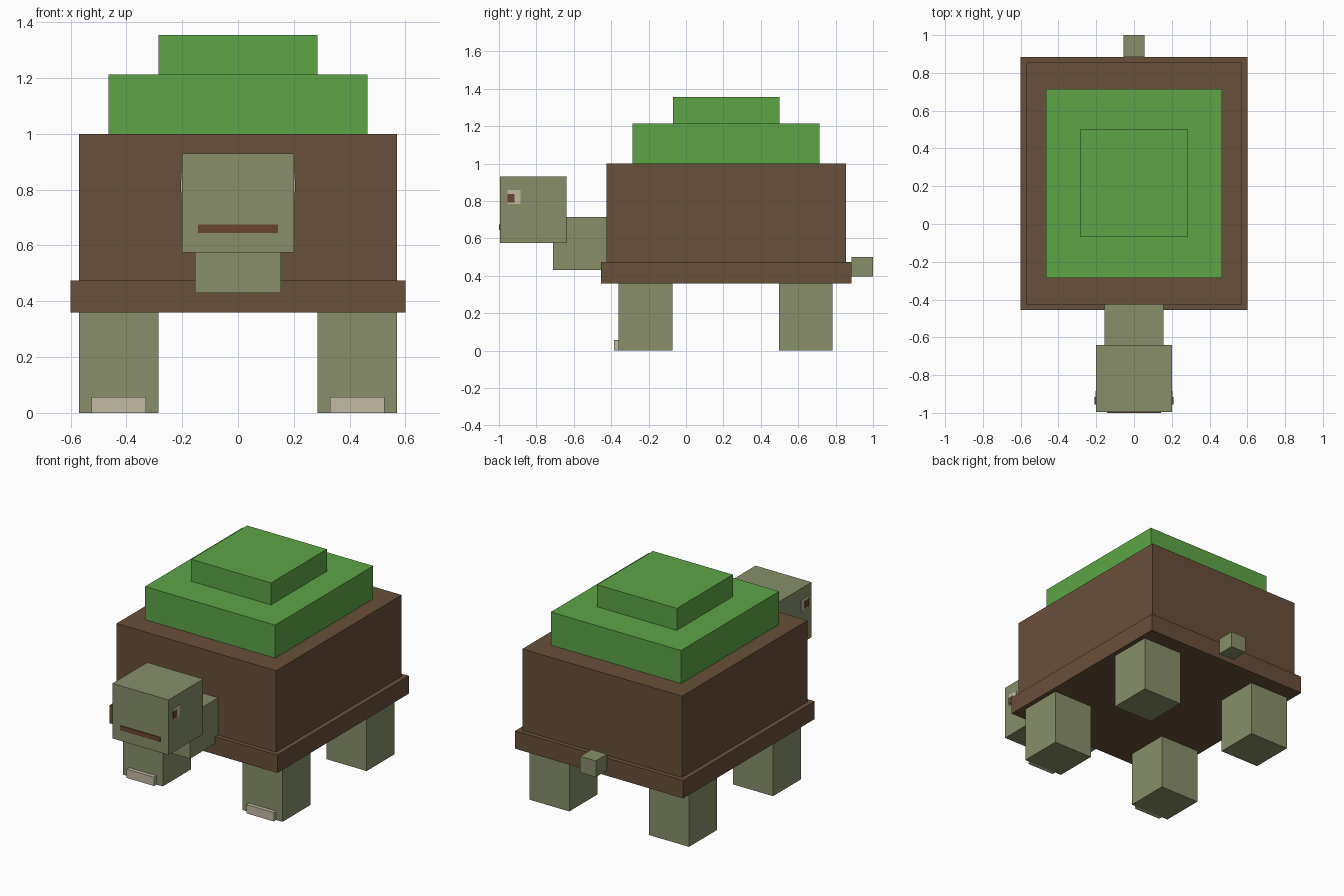
import bpy
import bmesh
from mathutils import Vector

cube = bpy.data.objects.get("Cube")
if cube:
    bpy.data.objects.remove(cube, do_unlink=True)


def material(name, rgb):
    mat = bpy.data.materials.new(name)
    mat.use_nodes = True
    mat.diffuse_color = (*rgb, 1)
    mat.node_tree.nodes["Principled BSDF"].inputs["Base Color"].default_value = (*rgb, 1)
    return mat


green = material("leaf green", (0.109, 0.376, 0.061))
brown = material("shell brown", (0.141, 0.080, 0.042))
olive = material("olive skin", (0.242, 0.275, 0.141))
cream = material("cream", (0.552, 0.491, 0.376))
dark = material("reddish brown", (0.147, 0.060, 0.030))


def box(name, x, y, z, mat):
    """Box from (min, max) ranges on each axis."""
    bm = bmesh.new()
    bmesh.ops.create_cube(bm, size=1)
    for v in bm.verts:
        v.co = Vector([(r[0] + r[1]) / 2 + c * (r[1] - r[0])
                       for r, c in zip((x, y, z), v.co)])
    mesh = bpy.data.meshes.new(name)
    bm.to_mesh(mesh)
    bm.free()
    mesh.materials.append(mat)
    obj = bpy.data.objects.new(name, mesh)
    bpy.context.collection.objects.link(obj)
    return obj


def centred(name, half, y, z, mat):
    return box(name, (-half, half), y, z, mat)


def pair(name, x, y, z, mat):
    """One box on each side of the body."""
    box("left_" + name, x, y, z, mat)
    box("right_" + name, (-x[1], -x[0]), y, z, mat)


# Shell and its stepped top
centred("shell_rim", 0.60, (-0.455, 0.885), (0.36, 0.475), brown)
centred("shell", 0.57, (-0.425, 0.855), (0.475, 1.0), brown)
centred("lower_shell_top", 0.465, (-0.285, 0.715), (1.0, 1.213), green)
centred("upper_shell_top", 0.285, (-0.07, 0.5), (1.213, 1.355), green)

# Neck, head and tail
centred("neck", 0.155, (-0.71, -0.425), (0.43, 0.715), olive)
centred("head", 0.20, (-0.995, -0.64), (0.575, 0.93), olive)
centred("mouth", 0.143, (-1.0, -0.993), (0.645, 0.675), dark)
centred("tail", 0.056, (0.885, 1.0), (0.395, 0.5), olive)

# Eyes
pair("eye", (0.197, 0.204), (-0.955, -0.884), (0.785, 0.858), cream)
pair("pupil", (0.20, 0.208), (-0.955, -0.917), (0.793, 0.837), dark)

# Legs, with toes on the front pair
pair("front_leg", (0.285, 0.57), (-0.36, -0.073), (0, 0.36), olive)
pair("back_leg", (0.285, 0.57), (0.498, 0.783), (0, 0.36), olive)
pair("front_toe", (0.33, 0.525), (-0.385, -0.36), (0, 0.057), cream)
